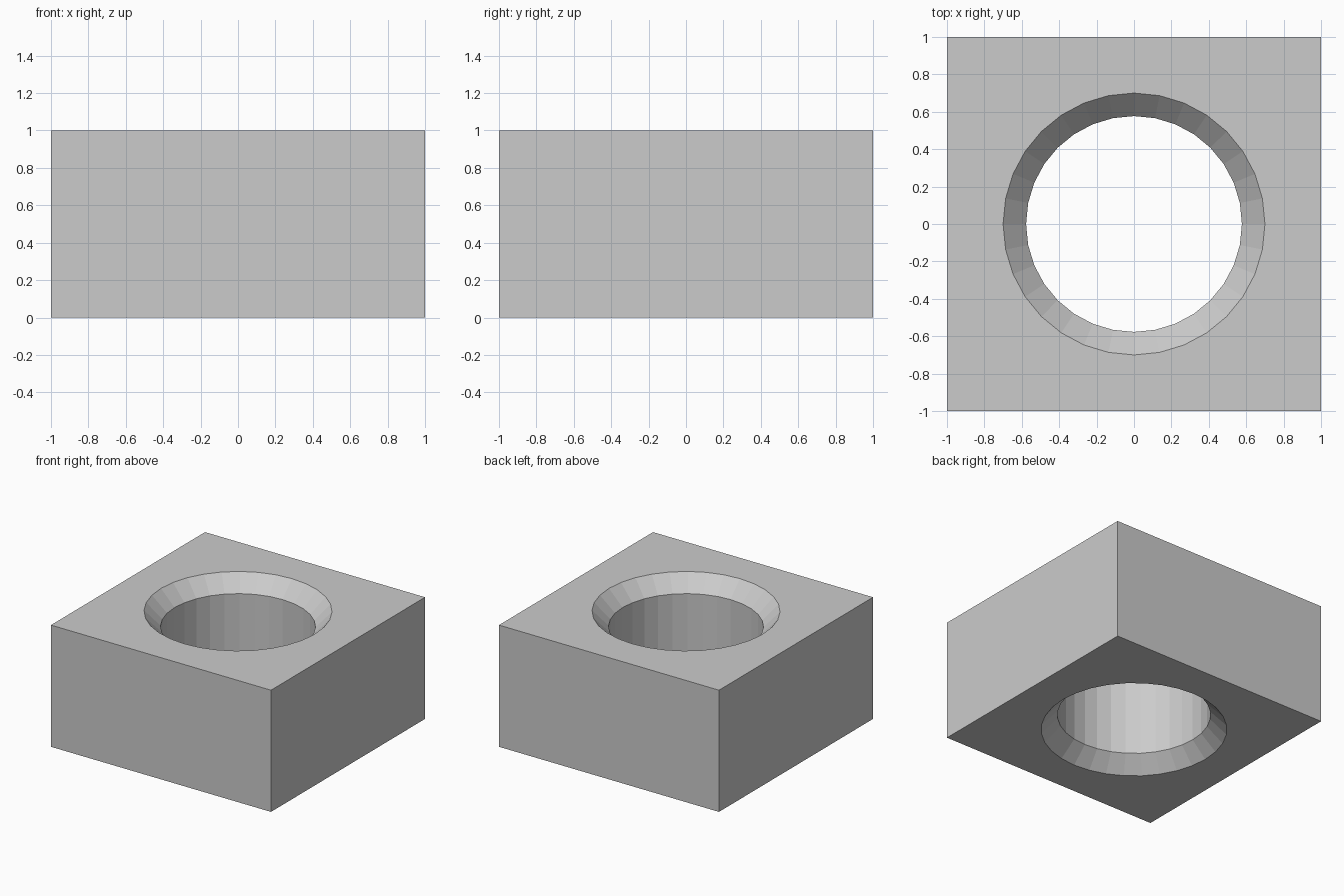
import bpy
import bmesh
from math import cos, sin, tau

cube = bpy.data.objects.get("Cube")
if cube:
    bpy.data.objects.remove(cube, do_unlink=True)

SIDES = 32
HEIGHT = 1.0
RIM, BORE, CHAMFER = 0.70, 0.577, 0.125

# Plain grey finish
grey = bpy.data.materials.new("grey")
grey.use_nodes = True
colour = (0.6, 0.6, 0.6, 1)
grey.diffuse_color = colour
grey.node_tree.nodes["Principled BSDF"].inputs["Base Color"].default_value = colour

bm = bmesh.new()


def ring(z, radius=None):
    """Circle of the given radius, or the square outline when none is given."""
    verts = []
    for i in range(SIDES):
        c, s = cos(tau * i / SIDES), sin(tau * i / SIDES)
        r = radius or 1 / max(abs(c), abs(s))
        verts.append(bm.verts.new((r * c, r * s, z)))
    return verts


# Square block with a through bore, countersunk at both ends
rings = [
    ring(0), ring(HEIGHT),
    ring(HEIGHT, RIM), ring(HEIGHT - CHAMFER, BORE),
    ring(CHAMFER, BORE), ring(0, RIM),
]
for lower, upper in zip(rings, rings[1:] + rings[:1]):
    for i in range(SIDES):
        j = (i + 1) % SIDES
        bm.faces.new((lower[i], lower[j], upper[j], upper[i]))
bmesh.ops.recalc_face_normals(bm, faces=bm.faces)

mesh = bpy.data.meshes.new("square_nut")
bm.to_mesh(mesh)
bm.free()
mesh.materials.append(grey)
bpy.context.collection.objects.link(bpy.data.objects.new("square_nut", mesh))
